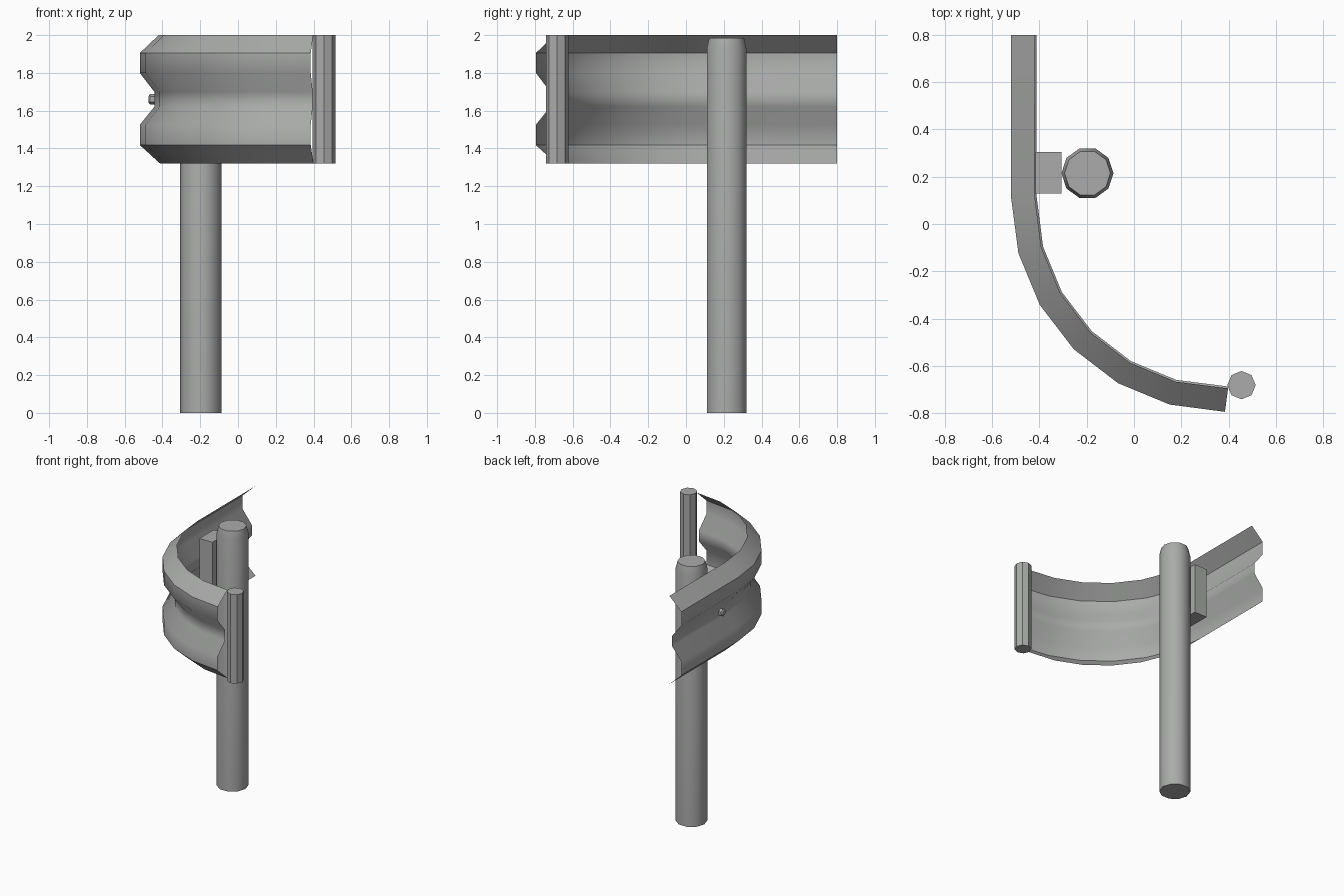
import bpy, bmesh, math
from mathutils import Matrix, Vector

cube = bpy.data.objects.get("Cube")
if cube:
    bpy.data.objects.remove(cube)

# One galvanised steel colour for everything
STEEL = (0.4, 0.41, 0.4, 1)
steel = bpy.data.materials.new("galvanised steel")
steel.use_nodes = True
steel.diffuse_color = STEEL
steel.node_tree.nodes["Principled BSDF"].inputs["Base Color"].default_value = STEEL


def finish(name, bm):
    bmesh.ops.recalc_face_normals(bm, faces=bm.faces)
    mesh = bpy.data.meshes.new(name)
    bm.to_mesh(mesh)
    bm.free()
    mesh.materials.append(steel)
    obj = bpy.data.objects.new(name, mesh)
    bpy.context.collection.objects.link(obj)
    bpy.ops.object.select_all(action='DESELECT')
    obj.select_set(True)
    bpy.context.view_layer.objects.active = obj
    bpy.ops.object.shade_smooth_by_angle(angle=math.radians(40))
    return obj


def turned(name, sides, rings, matrix):
    """Capped prism through (radius, height) rings along local z."""
    bm = bmesh.new()
    loops = []
    for r, h in rings:
        loops.append([bm.verts.new(matrix @ Vector((r * math.cos(a), r * math.sin(a), h)))
                      for a in (math.tau * i / sides for i in range(sides))])
    for low, high in zip(loops, loops[1:]):
        for i in range(sides):
            j = (i + 1) % sides
            bm.faces.new((low[i], low[j], high[j], high[i]))
    bm.faces.new(loops[0][::-1])
    bm.faces.new(loops[-1])
    return finish(name, bm)


# Rail: corrugated sheet (inward depth, height) swept along a straight and a quarter turn
profile = [(0.10, 2.0), (0, 1.905), (0, 1.80), (0.077, 1.70),
           (0.077, 1.62), (0, 1.525), (0, 1.418), (0.108, 1.32)]
radius, cx, cy = 0.905, 0.385, 0.11
path = [(-0.52, 0.8, 0)]
for step in range(7):
    a = math.radians(15 * step)
    facing = math.radians({0: 3.75, 6: 82.5}.get(step, 15 * step))
    path.append((cx - radius * math.cos(a), cy - radius * math.sin(a), facing))

bm = bmesh.new()
rows = [[bm.verts.new((x + d * math.cos(f), y + d * math.sin(f), z)) for d, z in profile]
        for x, y, f in path]
for r0, r1 in zip(rows, rows[1:]):
    for i in range(len(profile) - 1):
        bm.faces.new((r0[i], r0[i + 1], r1[i + 1], r1[i]))
rail = finish("rail", bm)

# Main post with a rounded-off top
px, py = -0.197, 0.215
turned("post", 10, [(0.11, 0), (0.11, 1.93), (0.097, 1.985)],
       Matrix.Translation((px, py, 0)))

# Slim rod closing the curved end of the rail
turned("end_rod", 8, [(0.06, 1.32), (0.06, 2.0)], Matrix.Translation((0.455, -0.682, 0)))

# Spacer block between rail and post
bm = bmesh.new()
bmesh.ops.create_cube(bm, size=1, matrix=Matrix.Translation((-0.362, py + 0.002, 1.665))
                      @ Matrix.Diagonal((0.11, 0.175, 0.39, 1)))
finish("spacer_block", bm)

# Bolt head in the rail's valley
turned("bolt", 6, [(0.028, 0), (0.028, 0.025), (0.018, 0.033)],
       Matrix.Translation((-0.44, py, 1.66)) @ Matrix.Rotation(-math.pi / 2, 4, 'Y'))
